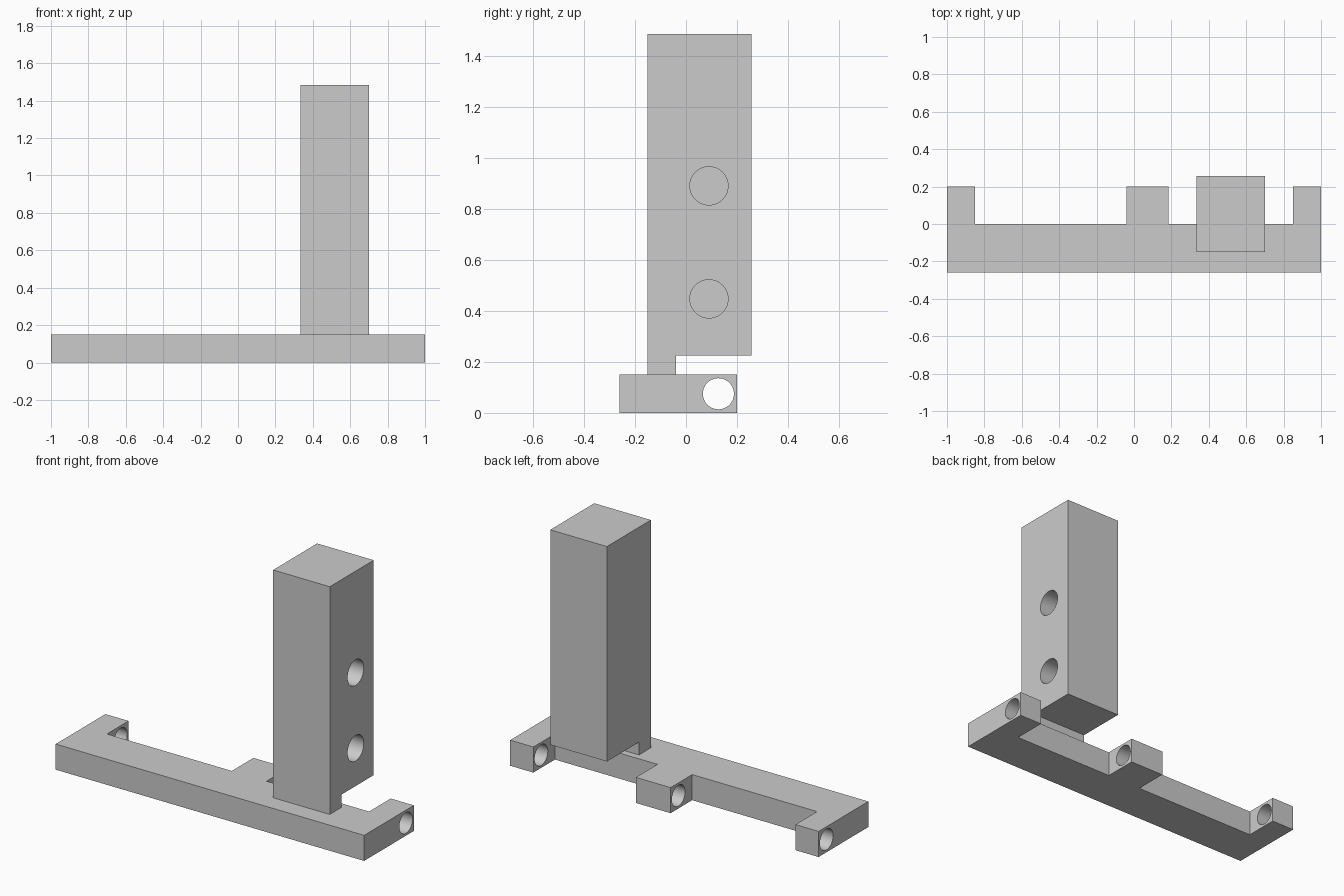
import bpy
import bmesh
from math import pi
from mathutils import Matrix, Vector

cube = bpy.data.objects.get("Cube")
if cube:
    bpy.data.objects.remove(cube, do_unlink=True)

# Single plain grey
GREY = (0.6, 0.6, 0.6, 1)
grey = bpy.data.materials.new("plain grey")
grey.use_nodes = True
grey.diffuse_color = GREY
grey.node_tree.nodes["Principled BSDF"].inputs["Base Color"].default_value = GREY


def add_object(name, bm):
    bmesh.ops.recalc_face_normals(bm, faces=bm.faces)
    mesh = bpy.data.meshes.new(name)
    bm.to_mesh(mesh)
    bm.free()
    mesh.materials.append(grey)
    obj = bpy.data.objects.new(name, mesh)
    bpy.context.scene.collection.objects.link(obj)
    return obj


def extrude(name, outline, vector):
    """Solid prism from a closed outline."""
    bm = bmesh.new()
    face = bm.faces.new([bm.verts.new(p) for p in outline])
    top = bmesh.ops.extrude_face_region(bm, geom=[face], use_keep_orig=True)
    moved = [g for g in top["geom"] if isinstance(g, bmesh.types.BMVert)]
    bmesh.ops.translate(bm, verts=moved, vec=Vector(vector))
    return add_object(name, bm)


def drill(target, name, x0, x1, y, z, radius):
    """Bore a round hole along x."""
    bm = bmesh.new()
    place = Matrix.Translation(((x0 + x1) / 2, y, z)) @ Matrix.Rotation(pi / 2, 4, "Y")
    bmesh.ops.create_cone(bm, cap_ends=True, segments=48, radius1=radius,
                          radius2=radius, depth=x1 - x0, matrix=place)
    cutter = add_object(name, bm)
    cutter.hide_render = True
    cut = target.modifiers.new(name, "BOOLEAN")
    cut.operation = "DIFFERENCE"
    cut.solver = "EXACT"
    cut.object = cutter
    return cutter


# Base bar with three hinge lugs along its back edge
front, back, lug_back, thick = -0.26, 0, 0.2, 0.15
outline = [(-1, front), (1, front)]
for left, right in ((0.85, 1), (-0.04, 0.185), (-1, -0.85)):
    outline += [(right, lug_back), (left, lug_back), (left, back)]
    if left > -1:
        outline.append(None)
# Each lug's right edge meets the bar except at the outer ends
points = []
lug_rights = iter((0.185, -0.85))
for p in outline:
    points.append(p if p else (next(lug_rights), back))
points.pop()
base = extrude("base_bar", [(x, y, 0) for x, y in points], (0, 0, thick))

# Upright block with a narrow neck at the front
x0, x1 = 0.333, 0.7
profile = [(-0.15, thick), (-0.04, thick), (-0.04, 0.225),
           (0.257, 0.225), (0.257, 1.485), (-0.15, 1.485)]
tower = extrude("upright_block", [(x0, y, z) for y, z in profile], (x1 - x0, 0, 0))

# Pin hole through the lugs, blind holes in the upright
cutters = [drill(base, "pin_hole_cutter", -1.1, 1.1, 0.127, 0.075, 0.061)]
for i, z in enumerate((0.447, 0.89)):
    cutters.append(drill(tower, f"side_hole_cutter_{i + 1}", 0.44, 0.8, 0.09, z, 0.075))

# Apply the cuts, drop the cutters and smooth the bores
for obj in (base, tower):
    bpy.ops.object.select_all(action="DESELECT")
    obj.select_set(True)
    bpy.context.view_layer.objects.active = obj
    for name in [m.name for m in obj.modifiers]:
        bpy.ops.object.modifier_apply(modifier=name)
    bpy.ops.object.shade_smooth_by_angle()
for cutter in cutters:
    bpy.data.objects.remove(cutter, do_unlink=True)
